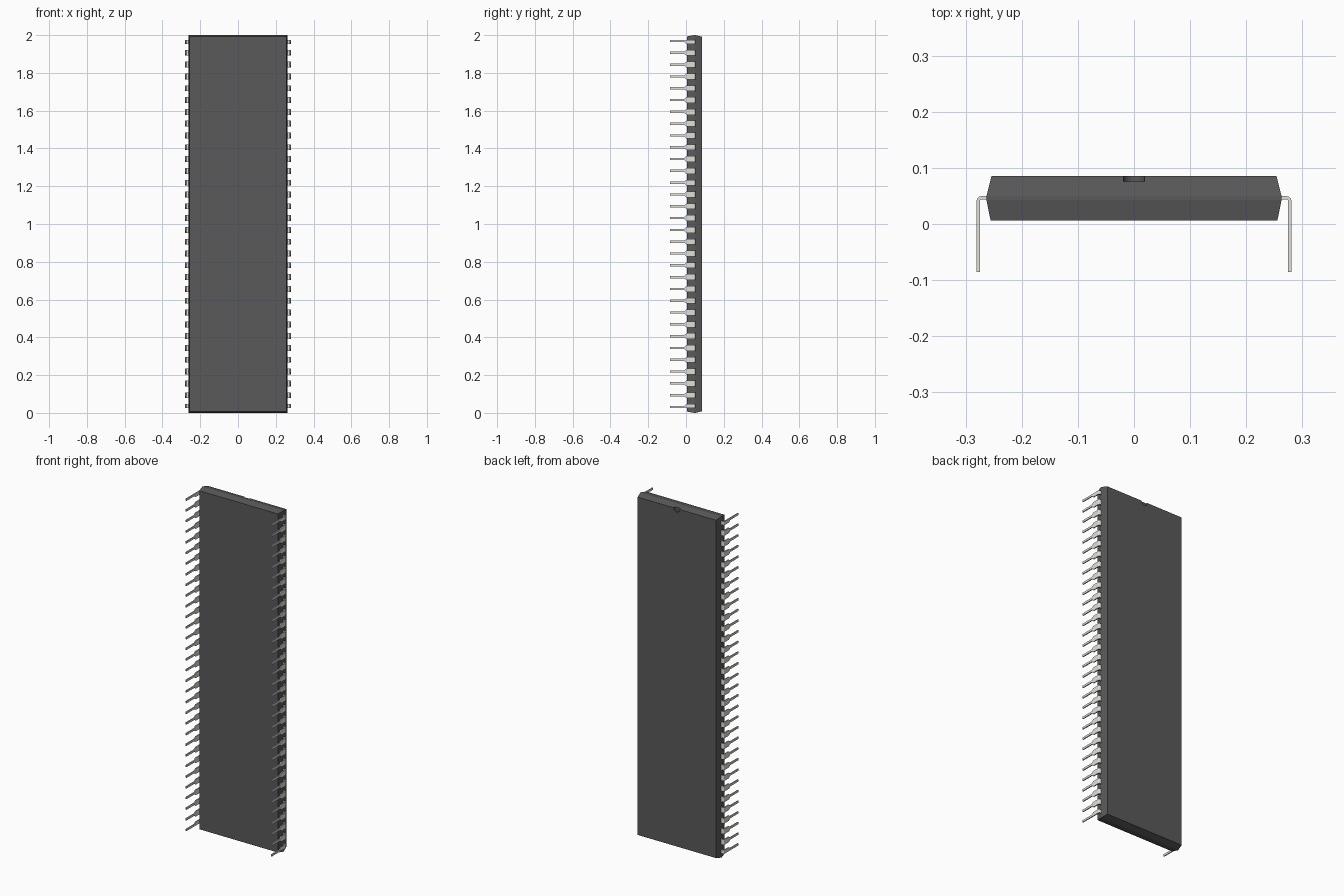
import bpy, bmesh, math
from mathutils import Matrix

if "Cube" in bpy.data.objects:
    bpy.data.objects.remove(bpy.data.objects["Cube"])

PINS, PITCH = 32, 0.0625
LEG, SHOULDER = 0.006, 0.0155   # half widths of the pin along z


def material(name, rgb):
    m = bpy.data.materials.new(name)
    m.diffuse_color = (*rgb, 1)
    m.use_nodes = True
    m.node_tree.nodes["Principled BSDF"].inputs["Base Color"].default_value = m.diffuse_color
    return m


def make_object(name, bm, mat=None):
    bmesh.ops.recalc_face_normals(bm, faces=bm.faces)
    me = bpy.data.meshes.new(name)
    bm.to_mesh(me)
    bm.free()
    ob = bpy.data.objects.new(name, me)
    bpy.context.collection.objects.link(ob)
    if mat:
        me.materials.append(mat)
    return ob


def loft(bm, sections):
    """Skin a list of closed rings and cap both ends."""
    rings = [[bm.verts.new(p) for p in s] for s in sections]
    for a, b in zip(rings, rings[1:]):
        n = len(a)
        for i in range(n):
            bm.faces.new((a[i], a[(i + 1) % n], b[(i + 1) % n], b[i]))
    bm.faces.new(rings[0])
    bm.faces.new(rings[-1])


dark = material("dark_plastic", (0.1, 0.1, 0.1))
metal = material("pin_metal", (0.75, 0.75, 0.71))

# Package body: rectangles at successive depths, widest at the parting line
bm = bmesh.new()
loft(bm, [[(sx * w, y, 1 + sz * h) for sx, sz in ((-1, -1), (1, -1), (1, 1), (-1, 1))]
          for y, w, h in ((0.006, 0.2555, 0.993), (0.043, 0.263, 1.0),
                          (0.049, 0.263, 1.0), (0.0855, 0.254, 0.991))])
body = make_object("package_body", bm, dark)

# Shallow round orientation notch at the top of the back face
bm = bmesh.new()
bmesh.ops.create_cone(bm, cap_ends=True, segments=32, radius1=0.019, radius2=0.019, depth=0.04,
                      matrix=Matrix.Translation((0, 0.0955, 1.99)) @ Matrix.Rotation(math.pi / 2, 4, 'X'))
cutter = make_object("notch_cutter", bm, dark)
cutter.hide_render = True
cutter.hide_set(True)
cut = body.modifiers.new("notch", 'BOOLEAN')
cut.object = cutter
cut.operation = 'DIFFERENCE'
cut.solver = 'EXACT'

# Bent pin path: outer point, inner point, 0 = leg width / 1 = shoulder width
bend = [(0.25, 0.0495, 0.25, 0.0435, 1), (0.2725, 0.0495, 0.2725, 0.0435, 1)]
for a in (60, 30, 0):
    c, s = math.cos(math.radians(a)), math.sin(math.radians(a))
    bend.append((0.2725 + 0.008 * c, 0.0415 + 0.008 * s,
                 0.2725 + 0.002 * c, 0.0415 + 0.002 * s, 1))
bend += [(0.2805, y, 0.2745, y, k) for y, k in ((0.002, 1), (-0.009, 0), (-0.0855, 0))]

# Row of pins; the end pins have half shoulders, only on the inner side
bm = bmesh.new()
for i in range(PINS):
    z = 1 + (i - (PINS - 1) / 2) * PITCH
    sections = []
    for ox, oy, ix, iy, k in bend:
        lo = z - (SHOULDER if k and i > 0 else LEG)
        hi = z + (SHOULDER if k and i < PINS - 1 else LEG)
        sections.append([(ox, oy, lo), (ox, oy, hi), (ix, iy, hi), (ix, iy, lo)])
    loft(bm, sections)
pins = make_object("pin_rows", bm, metal)
pins.modifiers.new("other_side", 'MIRROR').use_axis = (True, False, False)
